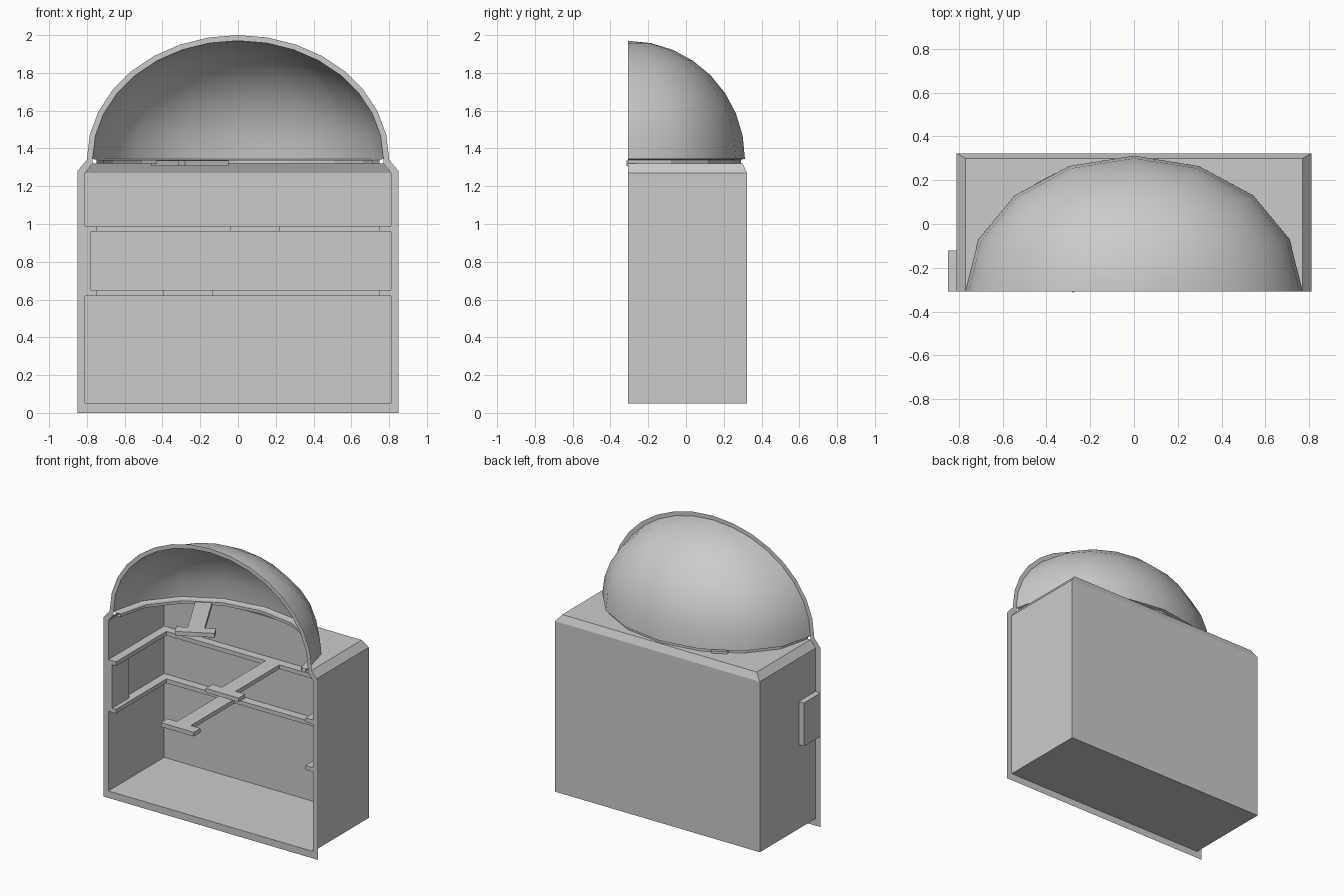
import bpy, bmesh
from math import sin, cos, pi, radians
from mathutils import Matrix, Vector

if "Cube" in bpy.data.objects:
    bpy.data.objects.remove(bpy.data.objects["Cube"])

F, B = -0.308, 0.322          # front plane and back wall
ZD = 1.345                    # dome base height


def make(name, verts, faces, smooth=False):
    me = bpy.data.meshes.new(name)
    me.from_pydata(verts, [], faces)
    bm = bmesh.new()
    bm.from_mesh(me)
    bmesh.ops.remove_doubles(bm, verts=bm.verts, dist=1e-5)
    bmesh.ops.recalc_face_normals(bm, faces=bm.faces)
    bm.to_mesh(me)
    bm.free()
    ob = bpy.data.objects.new(name, me)
    bpy.context.collection.objects.link(ob)
    if smooth:
        me.polygons.foreach_set("use_smooth", [True] * len(me.polygons))
    return ob


def loft(name, rows, smooth=False, closed=False, wrap=False):
    """Quads between successive rows of points."""
    n = len(rows[0])
    verts = [p for r in rows for p in r]
    faces = []
    for i in range(len(rows) - (0 if wrap else 1)):
        a, b = i * n, (i + 1) % len(rows) * n
        for j in range(n - (0 if closed else 1)):
            k = (j + 1) % n
            faces.append((a + j, a + k, b + k, b + j))
    return make(name, verts, faces, smooth)


def slab(name, outline, z0, z1):
    n = len(outline)
    verts = [(x, y, z) for z in (z0, z1) for x, y in outline]
    faces = [tuple(range(n)), tuple(range(n, 2 * n))]
    faces += [(i, (i + 1) % n, n + (i + 1) % n, n + i) for i in range(n)]
    return make(name, verts, faces)


def half_ring(rx, ry, z):
    return [(rx * cos(pi * i / 8), F + ry * sin(pi * i / 8), z) for i in range(9)]


# Thin house walls, chamfered at the eaves
def wall_row(x, y, z):
    return [(-x, F, z), (-x, y, z), (x, y, z), (x, F, z)]


walls = loft("house_walls", [wall_row(0.81, B, 0.05), wall_row(0.81, B, 1.27),
                             wall_row(0.77, 0.30, 1.32)])
make("house_base", wall_row(0.81, B, 0.05), [(0, 1, 2, 3)])

# Roof around the half-round opening
hole = half_ring(0.75, 0.598, 1.32)
edge = []
for i in range(9):
    c, s = cos(pi * i / 8), sin(pi * i / 8)
    m = max(abs(c), s)
    edge.append((0.77 * c / m, F + (0.30 - F) * s / m, 1.32))
loft("roof", [edge, hole])

# Collar under the dome with its inner ledge
loft("dome_collar", [half_ring(0.75, 0.598, 1.32), half_ring(0.75, 0.598, 1.34),
                     half_ring(0.715, 0.565, 1.34), half_ring(0.715, 0.565, 1.32)],
     wrap=True)
loft("dome_base_rim", [half_ring(0.77, 0.62, ZD), half_ring(0.75, 0.598, 1.34)])

# Half dome
rows = []
for k in range(9):
    a = pi / 2 * k / 8
    rows.append(half_ring(0.77 * cos(a), 0.62 * cos(a), ZD + 0.625 * sin(a)))
loft("dome", rows, smooth=True)


# Flat front frame following the house and dome outline
def outline(w, z0, z1, xs, zs, rx, rz):
    arc = [(-rx * cos(pi * i / 16), F, ZD + rz * sin(pi * i / 16)) for i in range(17)]
    return ([(-w, F, z0), (-w, F, z1), (-xs, F, zs)] + arc +
            [(xs, F, zs), (w, F, z1), (w, F, z0)])


loft("front_frame", [outline(0.85, 0.0, 1.28, 0.80, 1.34, 0.80, 0.655),
                     outline(0.81, 0.05, 1.27, 0.77, 1.32, 0.77, 0.625)], closed=True)

# Floor ledges running round the walls
for name, z in (("lower", 0.62), ("upper", 0.96)):
    slab(name + "_floor_ledge",
         [(-0.81, F), (-0.81, B), (0.81, B), (0.81, F),
          (0.75, F), (0.75, B - 0.06), (-0.75, B - 0.06), (-0.75, F)], z, z + 0.03)


# T-shaped platforms reaching from the ledges to the front
def platform(name, cx, cy, z, length, angle=0):
    shape = [(-0.13, 0), (0.13, 0), (0.13, 0.075), (0.055, 0.075), (0.055, length),
             (-0.055, length), (-0.055, 0.075), (-0.13, 0.075)]
    rot = Matrix.Rotation(radians(angle), 2)
    pts = [rot @ Vector(p) + Vector((cx, cy)) for p in shape]
    slab(name, [tuple(p) for p in pts], z, z + 0.03)


platform("lower_platform", -0.265, F, 0.62, 0.58)
platform("middle_platform", 0.09, F, 0.96, 0.58)
platform("dome_platform", -0.165, -0.253, 1.306, 0.52, 28)

# Side box through the left wall
slab("side_box", [(-0.85, F), (-0.78, F), (-0.78, -0.12), (-0.85, -0.12)], 0.65, 0.96)
